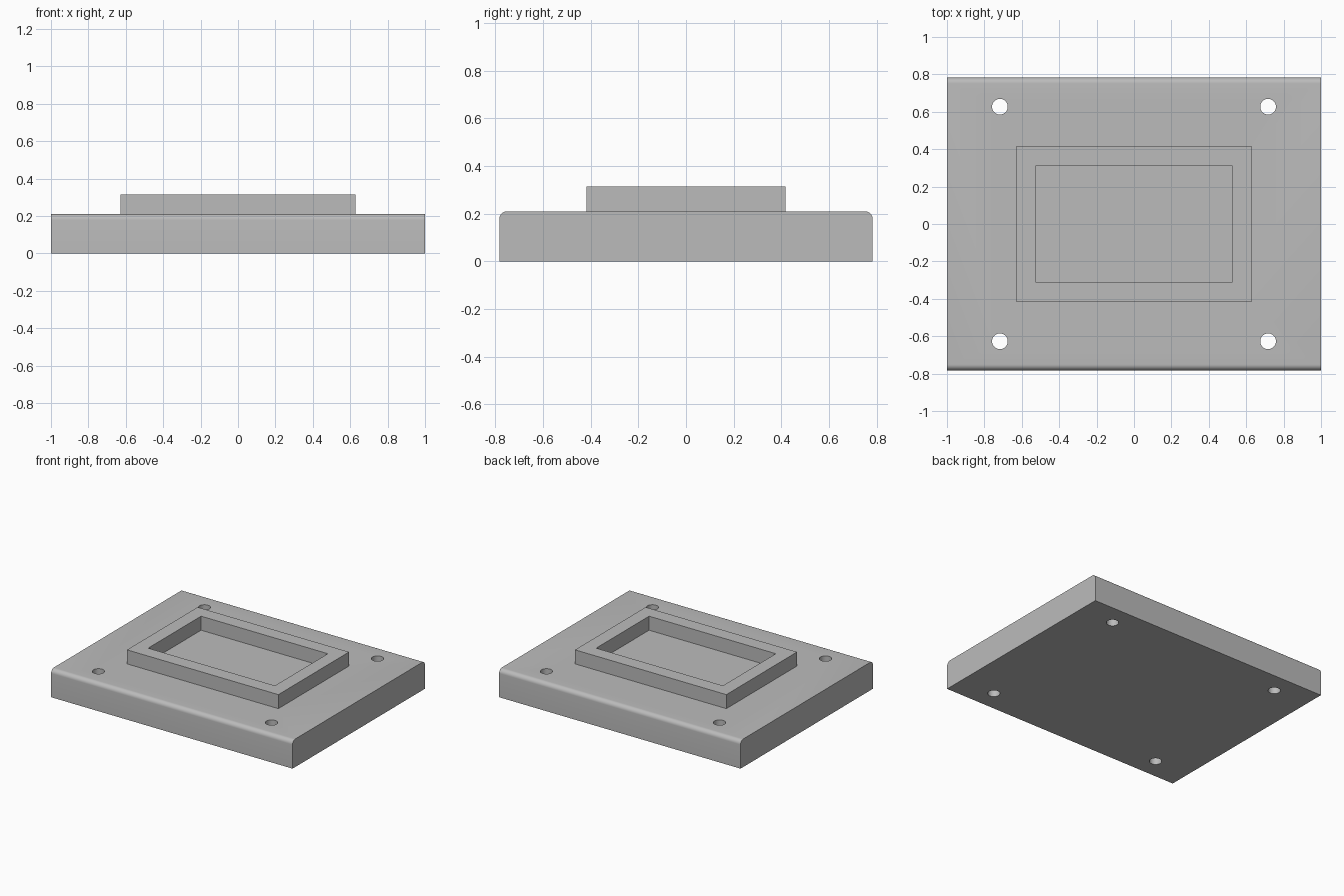
import bpy
import math

old = bpy.data.objects.get("Cube")
if old:
    bpy.data.objects.remove(old, do_unlink=True)

# Overall sizes
HALF_X, HALF_Y, PLATE_TOP, RIM_TOP = 1.0, 0.783, 0.21, 0.315
FILLET = 0.032
HOLE_X, HOLE_Y, HOLE_R = 0.717, 0.627, 0.042

grey = bpy.data.materials.new("plain grey")
grey.use_nodes = True
colour = (0.5, 0.5, 0.5, 1)
grey.diffuse_color = colour
grey.node_tree.nodes["Principled BSDF"].inputs["Base Color"].default_value = colour


def box(name, half_x, half_y, low, high):
    bpy.ops.mesh.primitive_cube_add(size=2, location=(0, 0, (low + high) / 2))
    ob = bpy.context.object
    ob.name = name
    ob.scale = (half_x, half_y, (high - low) / 2)
    bpy.ops.object.transform_apply(location=True, scale=True)
    ob.data.materials.append(grey)
    return ob


def combine(target, tool, operation):
    mod = target.modifiers.new(tool.name, "BOOLEAN")
    mod.operation = operation
    mod.solver = "EXACT"
    mod.object = tool
    bpy.context.view_layer.objects.active = target
    bpy.ops.object.modifier_apply(modifier=mod.name)
    bpy.data.objects.remove(tool, do_unlink=True)


# Base plate, its two long top edges rounded
plate = box("mounting_plate", HALF_X, HALF_Y, 0, PLATE_TOP)
weights = plate.data.attributes.new("bevel_weight_edge", "FLOAT", "EDGE")
for edge in plate.data.edges:
    a, b = (plate.data.vertices[i].co for i in edge.vertices)
    if min(a.z, b.z) > PLATE_TOP / 2 and abs(a.x - b.x) > HALF_X:
        weights.data[edge.index].value = 1
bevel = plate.modifiers.new("rounded_edges", "BEVEL")
bevel.limit_method = "WEIGHT"
bevel.width = FILLET
bevel.segments = 8
bpy.ops.object.modifier_apply(modifier=bevel.name)

# Raised rim around a pocket level with the plate top
combine(plate, box("rim", 0.627, 0.418, PLATE_TOP / 2, RIM_TOP), "UNION")
combine(plate, box("pocket", 0.525, 0.313, PLATE_TOP, RIM_TOP + 0.1), "DIFFERENCE")

# Four through holes for screws
for sx in (-1, 1):
    for sy in (-1, 1):
        bpy.ops.mesh.primitive_cylinder_add(
            vertices=48, radius=HOLE_R, depth=1,
            location=(sx * HOLE_X, sy * HOLE_Y, 0))
        drill = bpy.context.object
        drill.name = "drill"
        drill.data.materials.append(grey)
        combine(plate, drill, "DIFFERENCE")

# Smooth fillets and holes, sharp corners
bpy.ops.object.select_all(action="DESELECT")
plate.select_set(True)
bpy.context.view_layer.objects.active = plate
bpy.ops.object.shade_smooth_by_angle(angle=math.radians(30))
